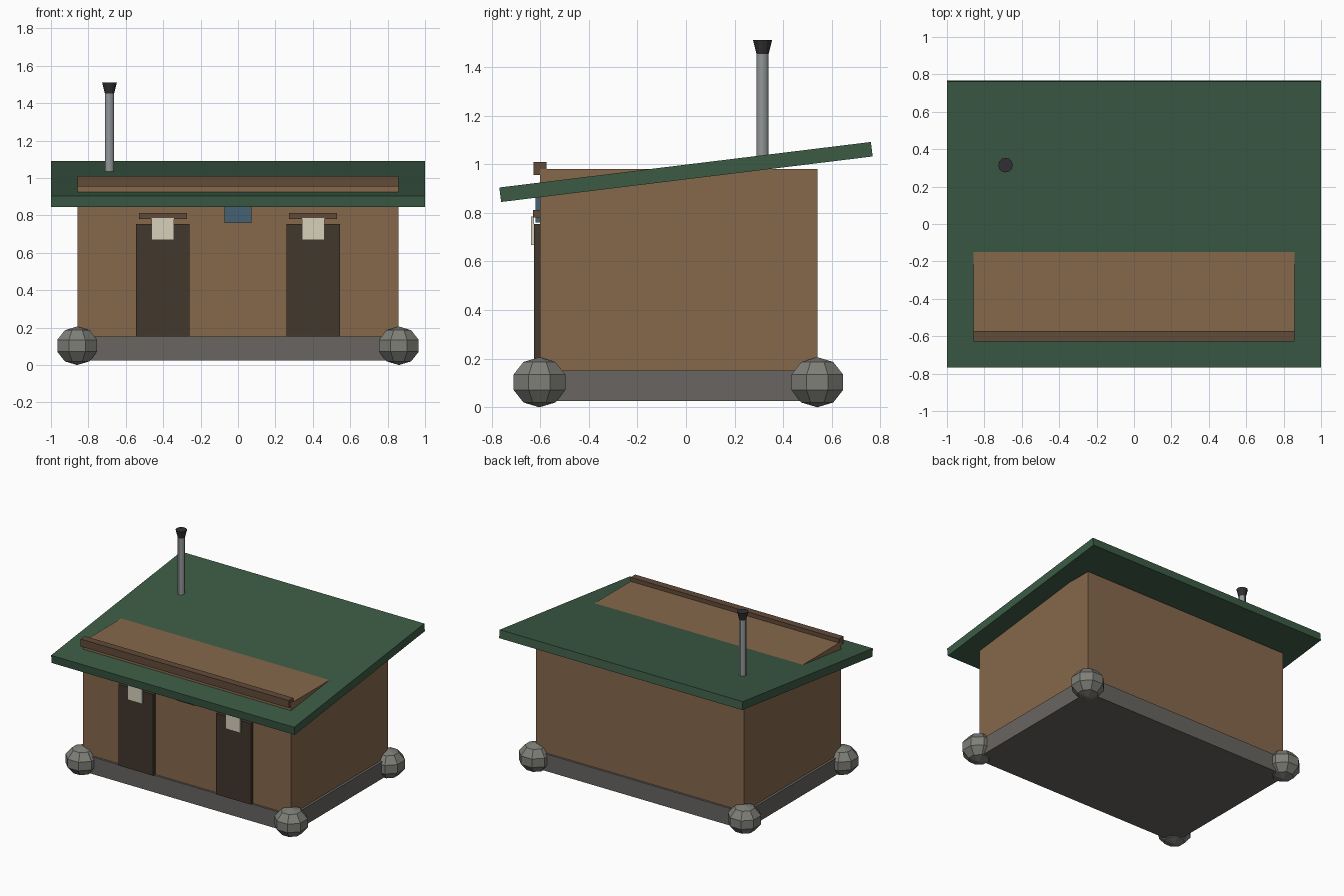
import bpy, math

if "Cube" in bpy.data.objects:
    bpy.data.objects.remove(bpy.data.objects["Cube"])

def mat(name, r, g, b):
    m = bpy.data.materials.new(name)
    m.diffuse_color = (r, g, b, 1)
    m.use_nodes = True
    m.node_tree.nodes["Principled BSDF"].inputs["Base Color"].default_value = m.diffuse_color
    return m

WALL = mat("tan_wall", 0.24, 0.14, 0.07)
BEAM = mat("brown_timber", 0.12, 0.07, 0.04)
DOOR = mat("dark_door", 0.055, 0.038, 0.027)
ROOF = mat("green_roof", 0.045, 0.105, 0.06)
STONE = mat("grey_stone", 0.14, 0.13, 0.12)
ROCK = mat("light_stone", 0.21, 0.21, 0.19)
PLATE = mat("cream_plate", 0.68, 0.63, 0.50)
GLASS = mat("blue_glass", 0.06, 0.12, 0.17)
METAL = mat("grey_metal", 0.3, 0.32, 0.33)
CAP = mat("black_cap", 0.03, 0.03, 0.033)

def finish(name, material):
    o = bpy.context.object
    o.name = name
    o.data.materials.append(material)
    return o

def box(name, x, y, z, material):
    """Box from (min, max) ranges on each axis."""
    bpy.ops.mesh.primitive_cube_add(size=1, location=[(a + b) / 2 for a, b in (x, y, z)])
    o = finish(name, material)
    o.scale = [b - a for a, b in (x, y, z)]
    return o

def cone(name, r1, r2, x, y, z0, z1, material, sides):
    bpy.ops.mesh.primitive_cone_add(vertices=sides, radius1=r1, radius2=r2,
                                    depth=z1 - z0, location=(x, y, (z0 + z1) / 2))
    return finish(name, material)

# Foundation and walls
box("foundation", (-0.875, 0.875), (-0.615, 0.555), (0.025, 0.152), STONE)
box("walls", (-0.857, 0.857), (-0.6, 0.54), (0.15, 0.98), WALL)
box("front_beam", (-0.857, 0.857), (-0.627, -0.573), (0.955, 1.01), BEAM)

# Sloping roof slab
roof = box("roof", (-1, 1), (-0.77, 0.77), (0.938, 0.998), ROOF)
roof.rotation_euler.x = 0.122

# Corner stones
for x in (-0.86, 0.86):
    for y in (-0.603, 0.54):
        bpy.ops.mesh.primitive_uv_sphere_add(segments=8, ring_count=5, radius=1,
                                             location=(x, y, 0.103),
                                             rotation=(0, 0, math.pi / 8))
        finish("corner_stone", ROCK).scale = (0.121, 0.121, 0.103)

# Doors with plate and lintel
for x in (-0.402, 0.402):
    box("door", (x - 0.143, x + 0.143), (-0.626, -0.59), (0.152, 0.755), DOOR)
    box("door_plate", (x - 0.06, x + 0.06), (-0.638, -0.625), (0.668, 0.785), PLATE)
    box("lintel", (x - 0.128, x + 0.128), (-0.63, -0.598), (0.78, 0.812), BEAM)

# Small window between the doors
box("window", (-0.072, 0.072), (-0.62, -0.595), (0.76, 0.9), GLASS)

# Vent pipe with flared cap
pipe = cone("vent_pipe", 0.025, 0.025, -0.687, 0.315, 0.99, 1.455, METAL, 12)
bpy.ops.object.shade_smooth_by_angle()
cone("vent_cap", 0.025, 0.039, -0.687, 0.315, 1.453, 1.51, CAP, 12)
